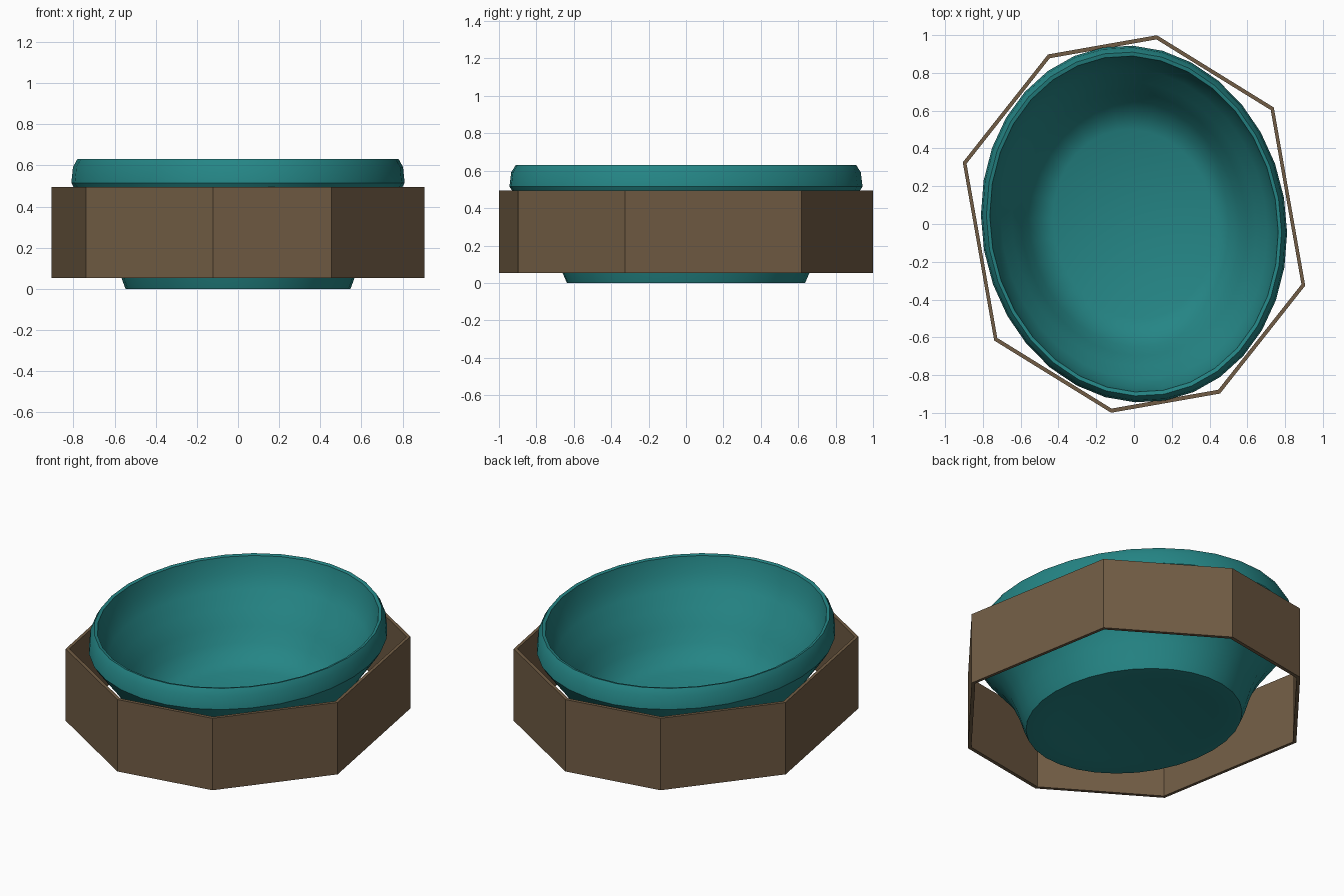
import bpy
import bmesh
from math import cos, sin, pi, radians

cube = bpy.data.objects.get("Cube")
if cube:
    bpy.data.objects.remove(cube)

TURN = radians(10)


def material(name, rgb):
    mat = bpy.data.materials.new(name)
    mat.use_nodes = True
    mat.diffuse_color = (*rgb, 1)
    mat.node_tree.nodes["Principled BSDF"].inputs["Base Color"].default_value = (*rgb, 1)
    return mat


def finish(name, bm, mat):
    bmesh.ops.recalc_face_normals(bm, faces=bm.faces)
    mesh = bpy.data.meshes.new(name)
    bm.to_mesh(mesh)
    bm.free()
    mesh.materials.append(mat)
    obj = bpy.data.objects.new(name, mesh)
    obj.rotation_euler.z = TURN
    bpy.context.collection.objects.link(obj)
    return obj


def bridge(bm, a, b):
    for i in range(len(a)):
        j = (i + 1) % len(a)
        bm.faces.new((a[i], a[j], b[j], b[i]))


teal = material("teal glaze", (0.018, 0.235, 0.235))
brown = material("brown wood", (0.165, 0.108, 0.058))

# Oval bowl: profile of (radius factor, height) from underside centre to inner floor
HALF_X, HALF_Y, SIDES = 0.806, 0.949, 32
profile = [(0.50, 0.008), (0.54, 0.0), (0.675, 0.0), (0.70, 0.055), (0.73, 0.14),
           (0.772, 0.23), (0.835, 0.32), (0.915, 0.41), (0.975, 0.48), (1.0, 0.515),
           (0.99, 0.592), (0.964, 0.63), (0.942, 0.625), (0.92, 0.53), (0.87, 0.45),
           (0.80, 0.365), (0.74, 0.28), (0.69, 0.20), (0.62, 0.13), (0.53, 0.09)]
bm = bmesh.new()
rings = [[bm.verts.new((HALF_X * r * cos(2 * pi * i / SIDES),
                        HALF_Y * r * sin(2 * pi * i / SIDES), z))
          for i in range(SIDES)] for r, z in profile]
for lower, upper in zip(rings, rings[1:]):
    bridge(bm, lower, upper)
bm.faces.new(rings[0])
bm.faces.new(rings[-1])
bowl = finish("oval_bowl", bm, teal)
bpy.ops.object.select_all(action="DESELECT")
bowl.select_set(True)
bpy.context.view_layer.objects.active = bowl
bpy.ops.object.shade_smooth_by_angle(angle=radians(33))

# Open eight-sided frame around the bowl
quarter = [(0.836, 0.479), (0.293, 0.963)]
half = quarter + [(-x, y) for x, y in reversed(quarter)]
outline = half + [(-x, -y) for x, y in half]
bm = bmesh.new()
loops = [[bm.verts.new((x * s, y * s, z)) for x, y in outline]
         for s, z in ((1, 0.053), (1, 0.495), (0.978, 0.495), (0.978, 0.053))]
for k in range(4):
    bridge(bm, loops[k], loops[(k + 1) % 4])
finish("octagonal_frame", bm, brown)
